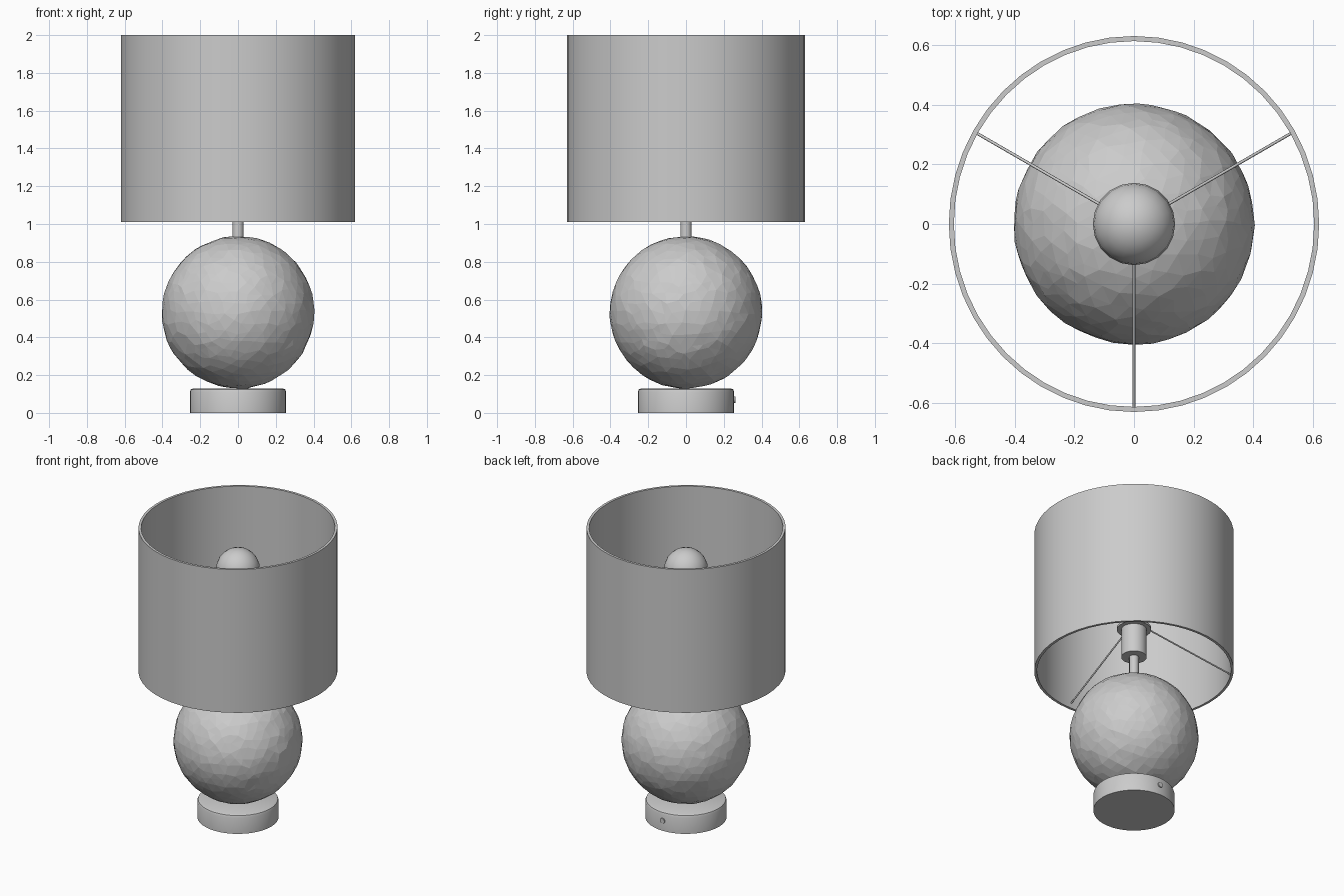
import bpy, bmesh, math, random
from mathutils import Vector

if "Cube" in bpy.data.objects:
    bpy.data.objects.remove(bpy.data.objects["Cube"])

random.seed(4)


def finish(name, bm, angle=None):
    bmesh.ops.recalc_face_normals(bm, faces=bm.faces)
    me = bpy.data.meshes.new(name)
    bm.to_mesh(me)
    bm.free()
    ob = bpy.data.objects.new(name, me)
    bpy.context.collection.objects.link(ob)
    if angle:
        bpy.ops.object.select_all(action='DESELECT')
        bpy.context.view_layer.objects.active = ob
        ob.select_set(True)
        bpy.ops.object.shade_smooth_by_angle(angle=math.radians(angle))
    return ob


def lathe(name, profile, segments, closed=False, angle=35):
    """Spin (radius, z) points around the z axis."""
    bm = bmesh.new()
    vs = [bm.verts.new((r, 0, z)) for r, z in profile]
    pairs = list(zip(vs, vs[1:])) + ([(vs[-1], vs[0])] if closed else [])
    edges = [bm.edges.new(p) for p in pairs]
    bmesh.ops.spin(bm, geom=vs + edges, axis=(0, 0, 1), cent=(0, 0, 0),
                   angle=2 * math.pi, steps=segments)
    bmesh.ops.remove_doubles(bm, verts=bm.verts, dist=1e-5)
    return finish(name, bm, angle)


def rod(name, a, b, radius, segments=8):
    a, b = Vector(a), Vector(b)
    bm = bmesh.new()
    bmesh.ops.create_cone(bm, cap_ends=True, segments=segments, radius1=radius,
                          radius2=radius, depth=(b - a).length)
    bm.transform((b - a).to_track_quat('Z', 'Y').to_matrix().to_4x4())
    bmesh.ops.translate(bm, verts=bm.verts, vec=(a + b) / 2)
    return finish(name, bm, 50)


# Round foot with a softened top edge, and the cord outlet at the back
lathe("base", [(0, 0), (0.255, 0), (0.255, 0.11), (0.25, 0.124),
               (0.237, 0.13), (0, 0.13)], 40)
rod("cord_outlet", (0, 0.24, 0.07), (0, 0.261, 0.07), 0.018, 12)

# Hammered ball body: faceted sphere with unevenly placed vertices
bm = bmesh.new()
bmesh.ops.create_icosphere(bm, subdivisions=4, radius=0.404)
for v in bm.verts:
    shift = Vector([random.uniform(-0.014, 0.014) for _ in range(3)])
    v.co = (v.co + shift).normalized() * random.uniform(0.401, 0.406)
bmesh.ops.translate(bm, verts=bm.verts, vec=(0, 0, 0.532))
finish("ball_body", bm)

# Stem, bulb socket and the flange that carries the shade
rod("stem", (0, 0, 0.9), (0, 0, 1.12), 0.03, 16)
lathe("socket", [(0, 1.107), (0.08, 1.107), (0.08, 1.37), (0, 1.37)], 24)
lathe("shade_flange", [(0.07, 1.305), (0.108, 1.305), (0.108, 1.32),
                       (0.07, 1.32)], 24, closed=True)

# Bulb: narrow neck widening to a round top
head = [(0.138 * math.cos(math.radians(t)), 1.712 + 0.138 * math.sin(math.radians(t)))
        for t in range(-30, 90, 15)]
lathe("bulb", [(0, 1.35), (0.065, 1.35), (0.068, 1.44), (0.09, 1.55)]
      + head + [(0, 1.85)], 20)

# Three sloping spokes from flange to the bottom of the shade
for i, deg in enumerate((30, 150, 270)):
    c, s = math.cos(math.radians(deg)), math.sin(math.radians(deg))
    rod(f"shade_spoke_{i + 1}", (0.1 * c, 0.1 * s, 1.312),
        (0.612 * c, 0.612 * s, 1.045), 0.005)

# Open drum shade with a thin wall
shade = lathe("shade", [(0.63, 1.01), (0.63, 2.0), (0.613, 2.0), (0.613, 1.01)],
              48, closed=True)
shade.scale.x = 0.985
